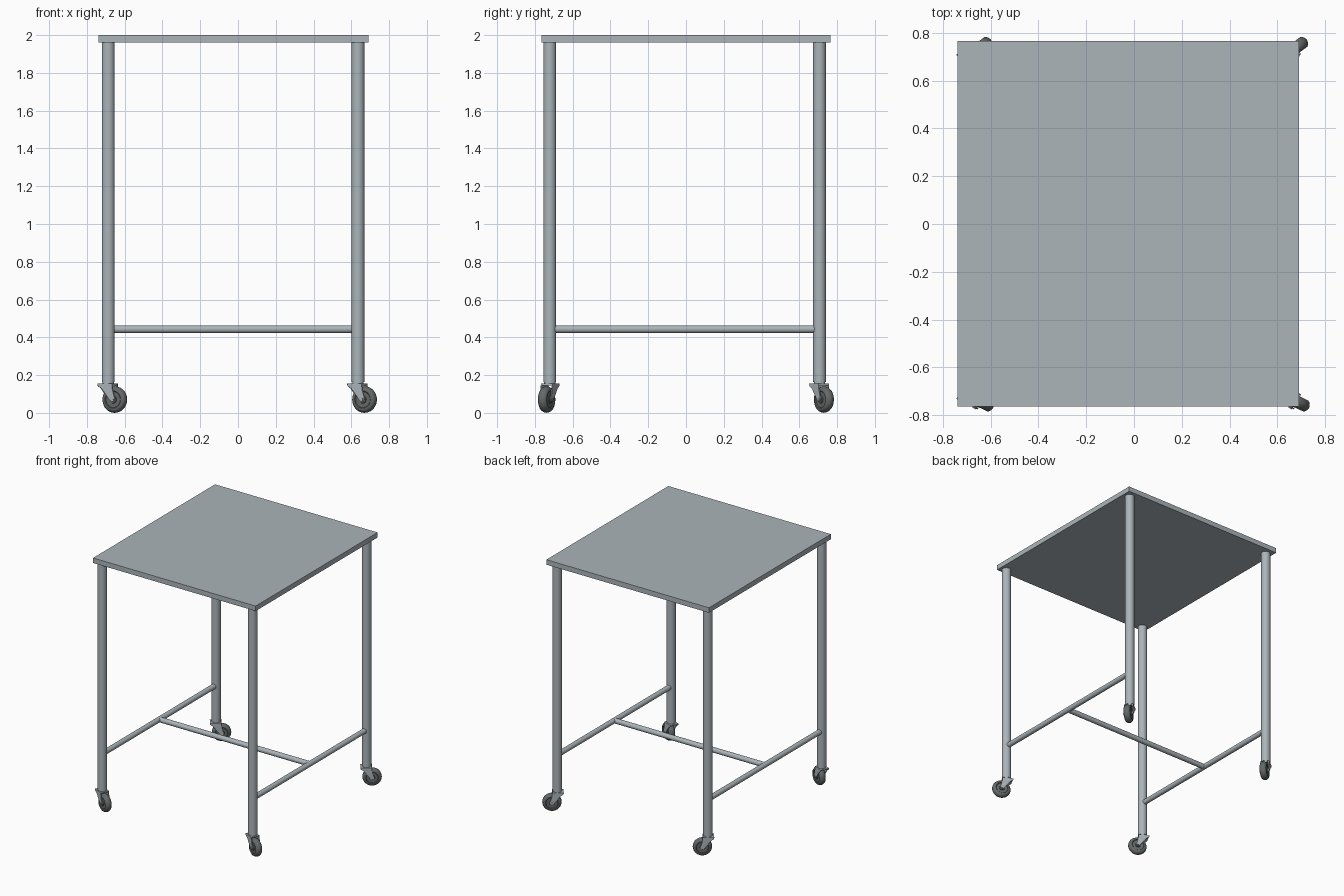
import bpy, bmesh, math
from mathutils import Vector, Matrix

if "Cube" in bpy.data.objects:
    bpy.data.objects.remove(bpy.data.objects["Cube"])


def mat(name, c):
    m = bpy.data.materials.new(name)
    m.diffuse_color = (*c, 1)
    m.use_nodes = True
    m.node_tree.nodes["Principled BSDF"].inputs["Base Color"].default_value = m.diffuse_color
    return m


STEEL = mat("steel grey", (0.41, 0.46, 0.49))
RUBBER = mat("dark rubber", (0.13, 0.14, 0.14))


def finish(name, bm, m, matrix=None, smooth=True):
    bmesh.ops.recalc_face_normals(bm, faces=bm.faces)
    if matrix:
        bm.transform(matrix)
    me = bpy.data.meshes.new(name)
    bm.to_mesh(me)
    bm.free()
    me.materials.append(m)
    ob = bpy.data.objects.new(name, me)
    bpy.context.collection.objects.link(ob)
    if smooth:
        bpy.ops.object.select_all(action='DESELECT')
        ob.select_set(True)
        bpy.context.view_layer.objects.active = ob
        bpy.ops.object.shade_smooth_by_angle(angle=math.radians(35))
    return ob


def tube(name, a, b, r, m, matrix=None, seg=32):
    a, b = Vector(a), Vector(b)
    d = b - a
    bm = bmesh.new()
    bmesh.ops.create_cone(bm, cap_ends=True, segments=seg, radius1=r, radius2=r, depth=d.length)
    bm.transform(Matrix.Translation((a + b) / 2) @ d.to_track_quat('Z', 'Y').to_matrix().to_4x4())
    return finish(name, bm, m, matrix)


def box(name, lo, hi, m, matrix=None):
    lo, hi = Vector(lo), Vector(hi)
    bm = bmesh.new()
    bmesh.ops.create_cube(bm, size=1)
    bm.transform(Matrix.Translation((lo + hi) / 2) @ Matrix.Diagonal((*(hi - lo), 1)))
    return finish(name, bm, m, matrix, False)


def plate(name, pts, v0, v1, m, matrix):
    # outline in (u, z), extruded along v
    bm = bmesh.new()
    f = bm.faces.new([bm.verts.new((u, v0, z)) for u, z in pts])
    ext = bmesh.ops.extrude_face_region(bm, geom=[f])
    vs = [g for g in ext["geom"] if isinstance(g, bmesh.types.BMVert)]
    bmesh.ops.translate(bm, verts=vs, vec=(0, v1 - v0, 0))
    return finish(name, bm, m, matrix, False)


def wheel(name, u, z, matrix):
    # lathe of a rounded tyre with a recessed web and raised hub: (radius, width)
    half = [(0.012, 0.026), (0.018, 0.025), (0.020, 0.020), (0.042, 0.020), (0.046, 0.025),
            (0.054, 0.025), (0.061, 0.021), (0.066, 0.014), (0.069, 0.007)]
    prof = [(0, 0.026)] + half + [(0.070, 0)] + [(r, -v) for r, v in reversed(half)] + [(0, -0.026)]
    bm = bmesh.new()
    vs = [bm.verts.new((r, v, 0)) for r, v in prof]
    es = [bm.edges.new(p) for p in zip(vs, vs[1:])]
    bmesh.ops.spin(bm, geom=vs + es, axis=(0, 1, 0), cent=(0, 0, 0), angle=2 * math.pi, steps=40)
    bmesh.ops.remove_doubles(bm, verts=bm.verts, dist=1e-5)
    bmesh.ops.translate(bm, verts=bm.verts, vec=(u, 0, z))
    return finish(name, bm, RUBBER, matrix)


# Table top
box("table_top", (-0.738, -0.764, 1.96), (0.69, 0.766, 2.0), STEEL)

XS = {"left": -0.687, "right": 0.635}
YS = {"front": (-0.721, -26), "back": (0.707, 36)}
TRAIL = 0.039

for sx, x in XS.items():
    for sy, (y, ang) in YS.items():
        n = f"{sy}_{sx}_"
        tube(n + "leg", (x, y, 0.163), (x, y, 1.962), 0.034, STEEL)
        # Swivel caster, trailing along its local u axis
        M = Matrix.Translation((x, y, 0)) @ Matrix.Rotation(math.radians(ang), 4, 'Z')
        tube(n + "swivel", (0, 0, 0.152), (0, 0, 0.165), 0.030, STEEL, M)
        box(n + "fork_crown", (-0.044, -0.034, 0.146), (0.036, 0.034, 0.155), STEEL, M)
        fork = [(-0.046, 0.155), (0.038, 0.155), (0.040, 0.125), (0.054, 0.075), (0.048, 0.062),
                (0.036, 0.060), (0.026, 0.066), (-0.022, 0.128), (-0.044, 0.143)]
        for side, v in (("a", 0.0285), ("b", -0.0345)):
            plate(n + "fork_" + side, fork, v, v + 0.006, STEEL, M)
        tube(n + "axle", (TRAIL, -0.038, 0.071), (TRAIL, 0.038, 0.071), 0.008, STEEL, M, 16)
        wheel(n + "wheel", TRAIL, 0.0705, M)
    # Side rail between front and back legs
    tube(sx + "_side_rail", (x, YS["front"][0], 0.443), (x, YS["back"][0], 0.443), 0.02, STEEL)

# Centre rail joining the two side rails
tube("centre_rail", (XS["left"], -0.007, 0.443), (XS["right"], -0.007, 0.443), 0.02, STEEL)
